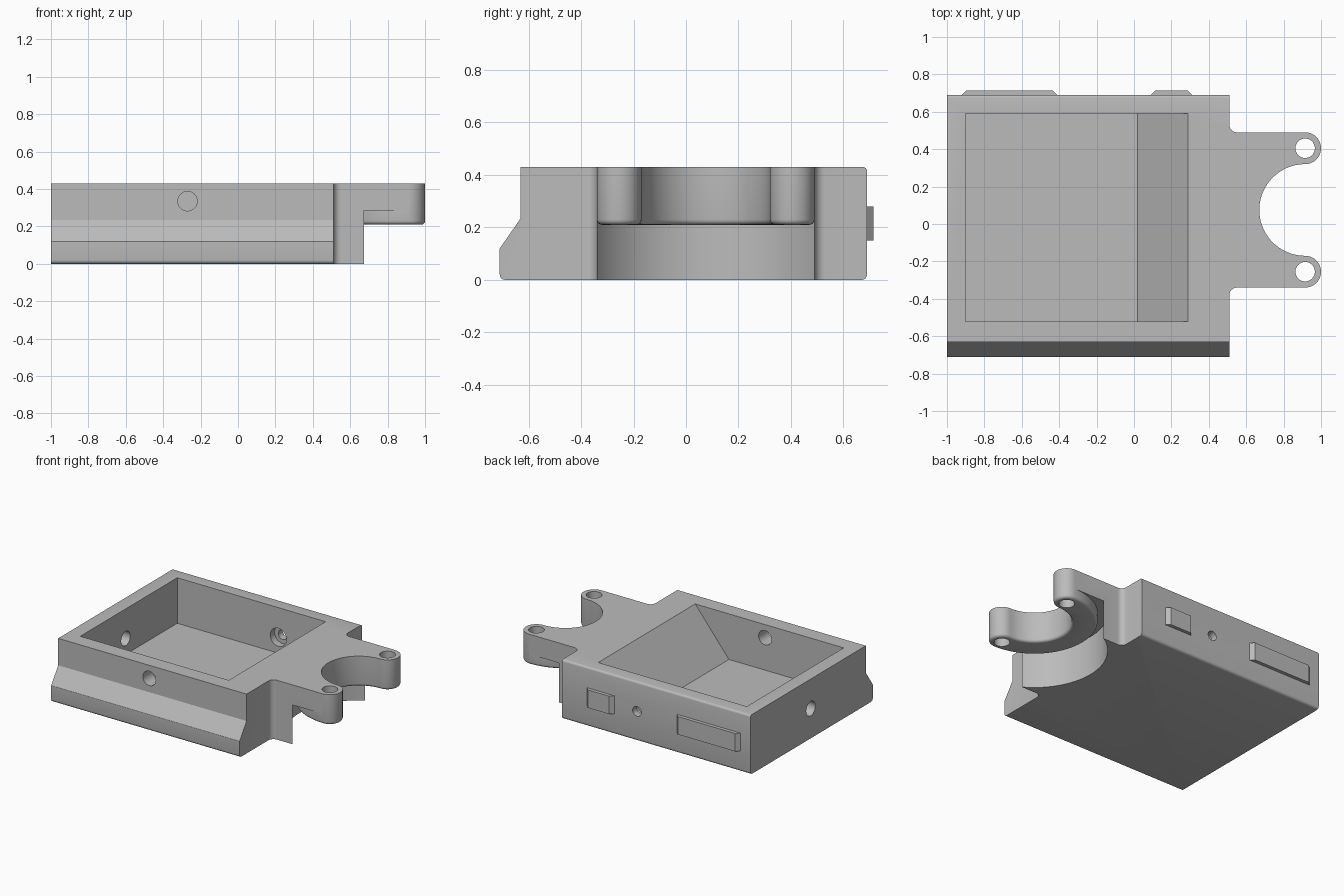
import bpy, bmesh
from math import sin, cos, radians
from mathutils import Vector

cube = bpy.data.objects.get("Cube")
if cube:
    bpy.data.objects.remove(cube, do_unlink=True)

grey = bpy.data.materials.new("plain_grey")
grey.use_nodes = True
GREY = (0.5, 0.5, 0.5, 1)
grey.diffuse_color = GREY
grey.node_tree.nodes["Principled BSDF"].inputs["Base Color"].default_value = GREY

TOP = 0.43
NOTCH = (0.915, 0.075)      # centre of the round notch
R_IN, R_OUT = 0.245, 0.415  # forked ring radii
R_END = (R_OUT - R_IN) / 2
R_MID = (R_OUT + R_IN) / 2


def arc(c, r, a0, a1, n):
    """Points on an arc, angles in degrees."""
    angles = [radians(a0 + (a1 - a0) * i / n) for i in range(n + 1)]
    return [(c[0] + r * cos(a), c[1] + r * sin(a)) for a in angles]


def prism(name, pts, axis, lo, hi, round_low=0):
    """Extrude a 2D outline along an axis; optionally round its low rim."""
    place = {"x": lambda u, v, w: (w, u, v),
             "y": lambda u, v, w: (u, w, v),
             "z": lambda u, v, w: (u, v, w)}[axis]
    bm = bmesh.new()
    face = bm.faces.new([bm.verts.new(place(u, v, lo)) for u, v in pts])
    rim = list(face.edges)
    out = bmesh.ops.extrude_face_region(bm, geom=[face], use_keep_orig=True)
    moved = [g for g in out["geom"] if isinstance(g, bmesh.types.BMVert)]
    bmesh.ops.translate(bm, verts=moved, vec=Vector(place(0, 0, hi - lo)))
    bmesh.ops.recalc_face_normals(bm, faces=bm.faces)
    if round_low:
        bmesh.ops.bevel(bm, geom=rim, offset=round_low, segments=4,
                        profile=0.5, affect="EDGES")
    mesh = bpy.data.meshes.new(name)
    bm.to_mesh(mesh)
    bm.free()
    mesh.materials.append(grey)
    obj = bpy.data.objects.new(name, mesh)
    bpy.context.collection.objects.link(obj)
    return obj


def cylinder(name, c, r, axis, lo, hi, n=48):
    return prism(name, arc(c, r, 0, 360, n)[:-1], axis, lo, hi)


def combine(target, tool, operation):
    """Apply a boolean and drop the tool object."""
    mod = target.modifiers.new(operation, "BOOLEAN")
    mod.operation, mod.solver, mod.object = operation, "EXACT", tool
    bpy.context.view_layer.objects.active = target
    bpy.ops.object.modifier_apply(modifier=mod.name)
    bpy.data.objects.remove(tool, do_unlink=True)


# Main block: side profile with a sloped step on the front
side = (arc((-0.69, 0.02), 0.02, 270, 180, 4)
        + [(-0.71, 0.12), (-0.63, 0.235), (-0.63, TOP)]
        + arc((0.675, TOP - 0.015), 0.015, 90, 0, 4)
        + arc((0.67, 0.02), 0.02, 0, -90, 4))
housing = prism("housing", side, "x", -1, 0.51)

# Mounting tab with filleted roots
tab = ([(0.4, 0.53)] + arc((0.55, 0.53), 0.04, 180, 270, 6)
       + [(NOTCH[0], 0.49), (NOTCH[0], -0.34)]
       + arc((0.55, -0.38), 0.04, 90, 180, 6) + [(0.4, -0.38)])
combine(housing, prism("tab", tab, "z", 0, TOP), "UNION")

# Wide recess below the tab, and the notch through it
combine(housing, cylinder("recess", NOTCH, 0.48, "z", -0.1, 0.285, 96), "DIFFERENCE")
combine(housing, cylinder("notch", NOTCH, 0.27, "z", -0.1, 0.6, 64), "DIFFERENCE")

# Forked ring with rounded tips
tip_hi = (NOTCH[0], NOTCH[1] + R_MID)
tip_lo = (NOTCH[0], NOTCH[1] - R_MID)
fork = (arc(NOTCH, R_OUT, 90, 270, 48)
        + arc(tip_lo, R_END, -90, 90, 20)[1:]
        + arc(NOTCH, R_IN, 270, 90, 48)[1:]
        + arc(tip_hi, R_END, -90, 90, 20)[1:-1])
combine(housing, prism("fork", fork, "z", 0.21, TOP, 0.02), "UNION")
for tip in (tip_hi, tip_lo):
    combine(housing, cylinder("screw_hole", tip, 0.052, "z", 0, 0.6), "DIFFERENCE")

# Open pocket with one sloped wall
pocket = [(-0.9, 0.1), (0.02, 0.1), (0.29, TOP), (0.372, 0.53), (-0.9, 0.53)]
combine(housing, prism("pocket", pocket, "y", -0.52, 0.59), "DIFFERENCE")

# Wall holes: front, back with inner counterbore, right side
holes = [((-0.27, 0.335), 0.052, "y", -0.8, -0.45),
         ((-0.09, 0.215), 0.035, "y", 0.5, 0.8),
         ((-0.09, 0.215), 0.065, "y", 0.5, 0.64),
         ((0.0, 0.215), 0.052, "x", -1.1, -0.8)]
for c, r, axis, lo, hi in holes:
    combine(housing, cylinder("wall_hole", c, r, axis, lo, hi, 32), "DIFFERENCE")

# Raised pads with slanted ends on the back
pads = []
for name, x0, x1 in (("long_pad", -0.92, -0.41), ("short_pad", 0.09, 0.31)):
    outline = [(x0, 0.68), (x0, 0.69), (x0 + 0.025, 0.715),
               (x1 - 0.025, 0.715), (x1, 0.69), (x1, 0.68)]
    pads.append(prism(name, outline, "z", 0.15, 0.28))

# Smooth round walls, keep hard edges
bpy.ops.object.select_all(action="DESELECT")
for obj in [housing] + pads:
    obj.select_set(True)
bpy.context.view_layer.objects.active = housing
bpy.ops.object.shade_smooth_by_angle(angle=radians(30))
